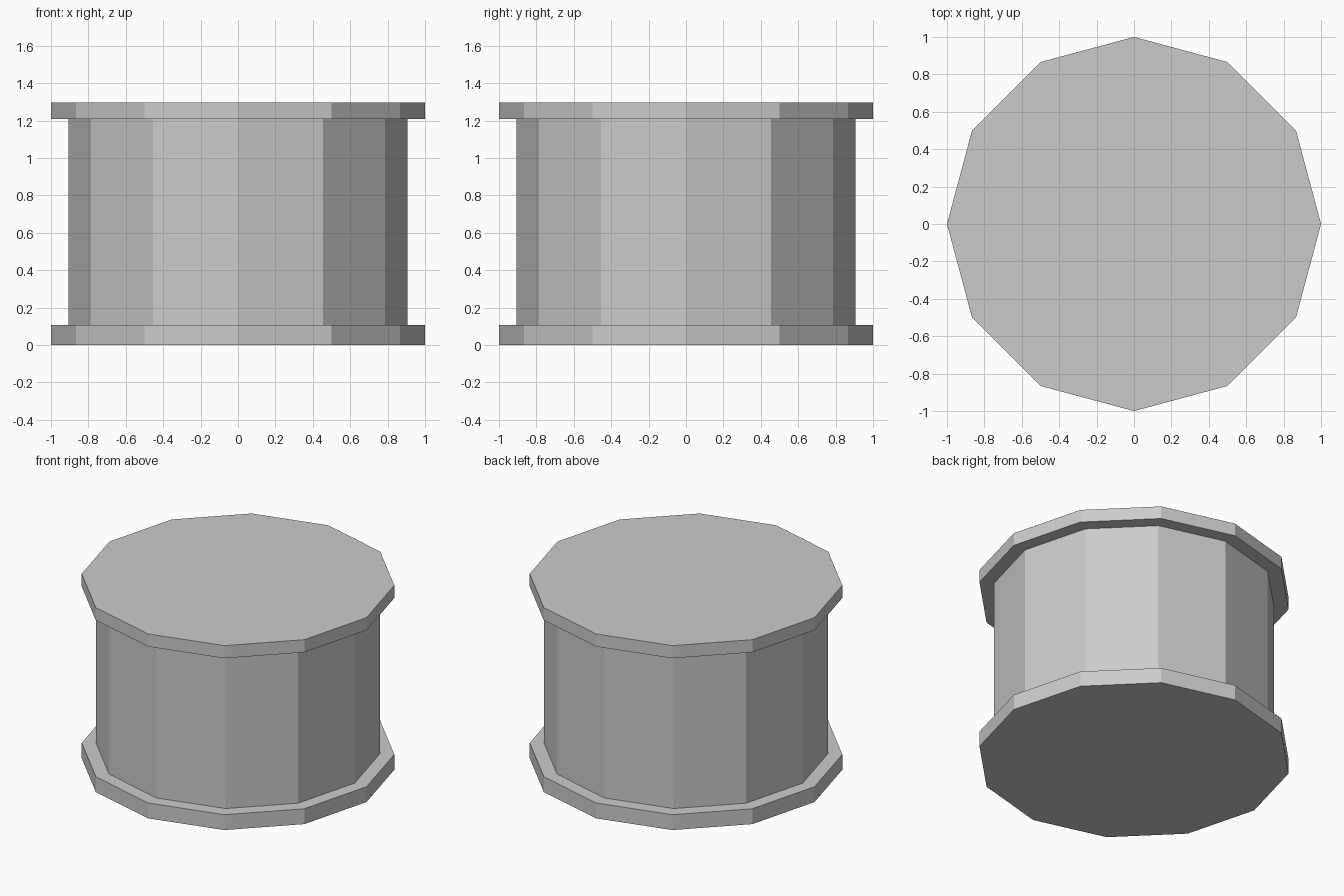
import bpy, bmesh
from math import cos, sin, tau

if "Cube" in bpy.data.objects:
    bpy.data.objects.remove(bpy.data.objects["Cube"])

SIDES = 12
# Outer profile (radius, height): bottom flange, drum, top flange
PROFILE = [(1, 0), (1, 0.108), (0.907, 0.108),
           (0.907, 1.208), (1, 1.208), (1, 1.297)]

# Twelve-sided flanged drum as one closed shell
bm = bmesh.new()
rings = [[bm.verts.new((r * cos(tau * i / SIDES), r * sin(tau * i / SIDES), z))
          for i in range(SIDES)] for r, z in PROFILE]
for low, high in zip(rings, rings[1:]):
    for i in range(SIDES):
        j = (i + 1) % SIDES
        bm.faces.new((low[i], low[j], high[j], high[i]))

# Flat end caps
bm.faces.new(rings[0][::-1])
bm.faces.new(rings[-1])

mesh = bpy.data.meshes.new("flanged_drum")
bm.to_mesh(mesh)
bm.free()
bpy.context.collection.objects.link(bpy.data.objects.new("flanged_drum", mesh))
